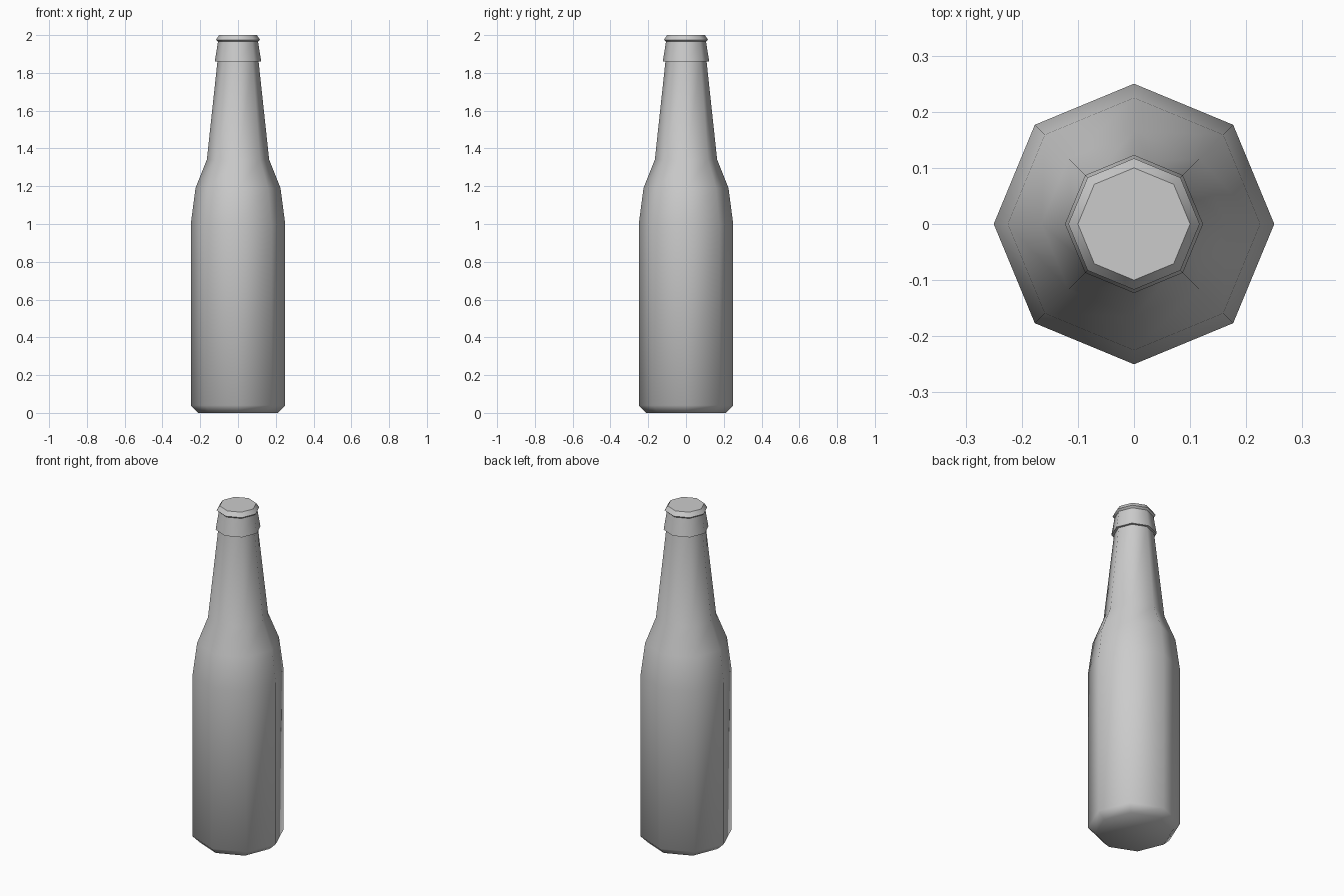
import bpy, bmesh
from math import cos, sin, tau, radians

if "Cube" in bpy.data.objects:
    bpy.data.objects.remove(bpy.data.objects["Cube"])

SIDES = 8


def lathe(name, profile, smooth_angle):
    """Turn a (radius, height) profile into a closed eight-sided solid."""
    bm = bmesh.new()
    rings = [[bm.verts.new((r * cos(tau * i / SIDES), r * sin(tau * i / SIDES), z))
              for i in range(SIDES)] for r, z in profile]
    for low, high in zip(rings, rings[1:]):
        for i in range(SIDES):
            j = (i + 1) % SIDES
            bm.faces.new((low[i], low[j], high[j], high[i]))
    bm.faces.new(rings[0][::-1])
    bm.faces.new(rings[-1])
    bmesh.ops.recalc_face_normals(bm, faces=bm.faces[:])
    mesh = bpy.data.meshes.new(name)
    bm.to_mesh(mesh)
    bm.free()
    obj = bpy.data.objects.new(name, mesh)
    bpy.context.collection.objects.link(obj)
    bpy.ops.object.select_all(action='DESELECT')
    obj.select_set(True)
    bpy.context.view_layer.objects.active = obj
    bpy.ops.object.shade_smooth_by_angle(angle=radians(smooth_angle))
    return obj


# Bottle: base chamfer, body, shoulder, neck, collar and lip in one profile
lathe("bottle", [
    (0.21, 0.0), (0.25, 0.04),      # base
    (0.25, 1.0),                    # body
    (0.225, 1.19), (0.165, 1.34),   # shoulder
    (0.109, 1.86),                  # neck
    (0.123, 1.86), (0.106, 1.965),  # collar
    (0.117, 1.975), (0.10, 2.0),    # lip
], 48)
